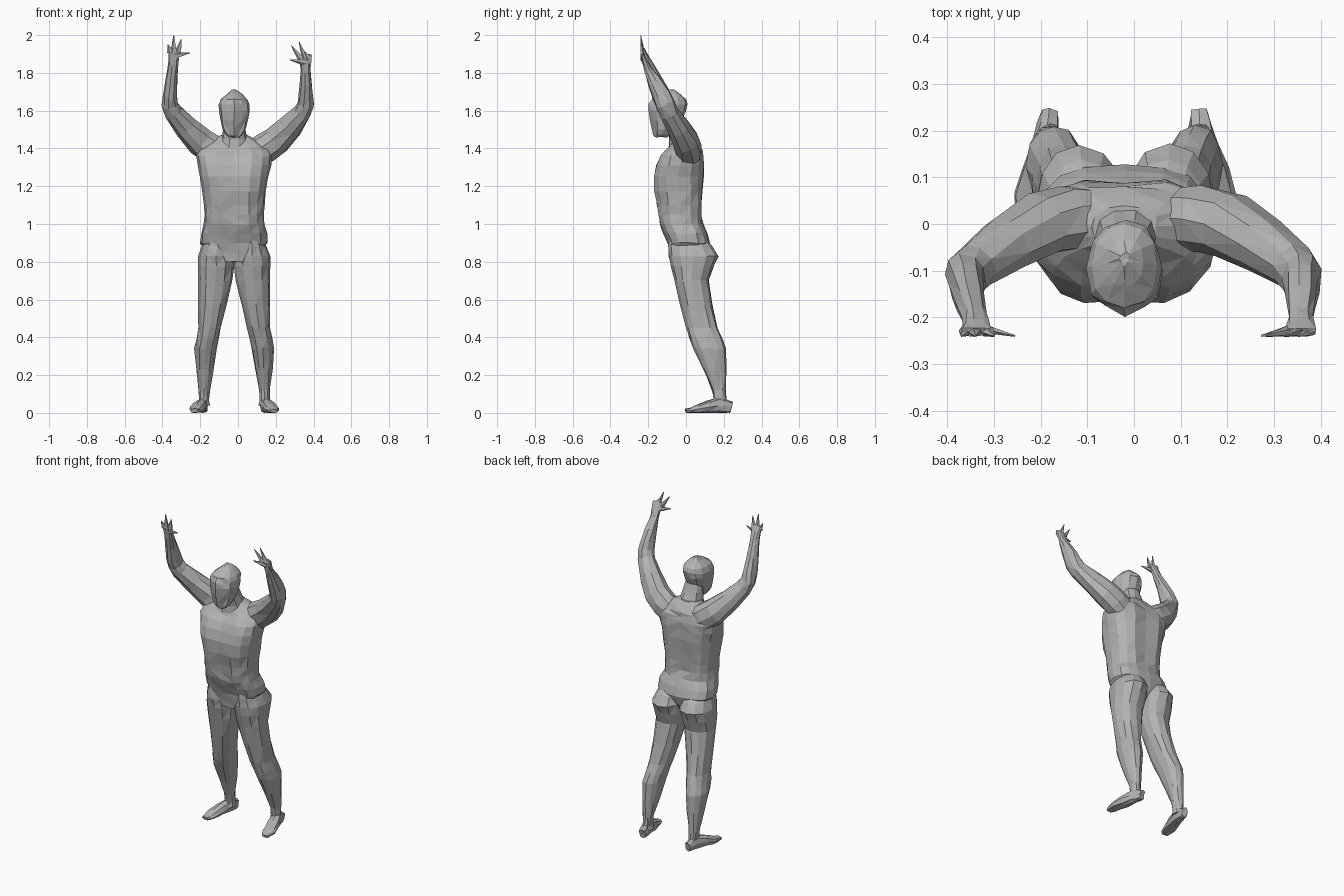
import bpy, bmesh, math, random
from mathutils import Vector

random.seed(4)
cube = bpy.data.objects.get("Cube")
if cube:
    bpy.data.objects.remove(cube)

grey = bpy.data.materials.new("clay grey")
grey.use_nodes = True
colour = (0.45, 0.45, 0.45, 1)
grey.diffuse_color = colour
grey.node_tree.nodes["Principled BSDF"].inputs["Base Color"].default_value = colour

X, Y, Z = Vector((1, 0, 0)), Vector((0, 1, 0)), Vector((0, 0, 1))
LEAN = -0.02  # the hips and trunk stand a little to the right


def refine(keys):
    """Insert a smoothly interpolated ring between each pair of key rings."""
    result = [keys[0]]
    for i in range(len(keys) - 1):
        before, after = keys[max(i - 1, 0)], keys[min(i + 2, len(keys) - 1)]
        result.append([(9 * (p + q) - (o + r)) / 16
                       for o, p, q, r in zip(before, keys[i], keys[i + 1], after)])
        result.append(keys[i + 1])
    return result


def bend(value, power):
    return math.copysign(abs(value) ** power, value)


def skin(name, rings, sides, power=0.9, jitter=0.003, shape=None):
    """Skin rings of (centre, axis u, axis v) into a faceted body part."""
    bm = bmesh.new()
    loops = []
    for centre, u, v in rings:
        loop = []
        for i in range(sides):
            angle = math.tau * i / sides
            across, depth = math.cos(angle), math.sin(angle)
            point = centre + u * bend(across, power) + v * bend(depth, power)
            if shape:
                point.y += shape(centre.z, across, depth)
            point += Vector([random.uniform(-jitter, jitter) for axis in "xyz"])
            point.z = max(point.z, 0)
            loop.append(bm.verts.new(point))
        loops.append(loop)
    for low, high in zip(loops, loops[1:]):
        for i in range(sides):
            j = (i + 1) % sides
            bm.faces.new((low[i], low[j], high[j], high[i]))
    bm.faces.new(loops[0][::-1])
    bm.faces.new(loops[-1])
    bmesh.ops.recalc_face_normals(bm, faces=bm.faces)
    bmesh.ops.triangulate(bm, faces=bm.faces, quad_method='SHORT_EDGE')
    mesh = bpy.data.meshes.new(name)
    bm.to_mesh(mesh)
    bm.free()
    mesh.materials.append(grey)
    bpy.context.collection.objects.link(bpy.data.objects.new(name, mesh))


def stack(name, keys, sides, side=1, **options):
    """Level rings from keys of (height, inner x, outer x, front y, back y)."""
    rings = []
    for z, inner, outer, front, back in refine(keys):
        centre = Vector((LEAN + side * (inner + outer) / 2, (front + back) / 2, z))
        rings.append((centre, X * (outer - inner) / 2, Y * (back - front) / 2))
    skin(name, rings, sides, **options)


def trunk(name, keys, sides, **options):
    """Symmetrical level rings from keys of (height, half width, front y, back y)."""
    stack(name, [(z, -half, half, front, back) for z, half, front, back in keys],
          sides, **options)


def tube(name, keys, sides, ref=Y, **options):
    """Rings square to a path, from keys of (x, y, z, width, depth)."""
    path = refine(keys)
    points = [Vector(p[:3]) for p in path]
    rings = []
    for i, (point, ring) in enumerate(zip(points, path)):
        along = points[min(i + 1, len(path) - 1)] - points[max(i - 1, 0)]
        u = along.cross(ref).normalized()
        v = u.cross(along).normalized()
        rings.append((point, u * ring[3], v * ring[4]))
    skin(name, rings, sides, **options)


# Torso, with a groove down the breastbone and the spine
def groove(z, across, depth):
    middle = abs(across) < 0.1 and 1 < z < 1.4
    return -math.copysign(0.014, depth) if middle else 0


trunk("torso", [(0.8, 0.08, -0.08, 0.08), (0.9, 0.18, -0.1, 0.13),
                (1, 0.16, -0.14, 0.09), (1.1, 0.16, -0.16, 0.09),
                (1.25, 0.18, -0.18, 0.1), (1.36, 0.2, -0.14, 0.1),
                (1.41, 0.17, -0.09, 0.08), (1.47, 0.07, -0.05, 0.04)],
      16, power=0.78, shape=groove)
trunk("neck", [(1.36, 0.09, -0.1, 0.09), (1.45, 0.07, -0.09, 0.04),
               (1.56, 0.05, -0.12, -0.01)], 10)


# Head, with the cheeks set back from the ridge of the nose
def cheeks(z, across, depth):
    return 0.012 if depth < -0.8 and abs(across) > 0.1 and z < 1.64 else 0


trunk("head", [(1.46, 0.03, -0.17, -0.1), (1.5, 0.06, -0.18, -0.05),
               (1.6, 0.08, -0.2, 0), (1.66, 0.07, -0.18, 0),
               (1.71, 0.01, -0.09, -0.06)], 12, shape=cheeks)

# Legs and feet, mirrored about the hips
leg = [(0.92, 0.03, 0.15, -0.09, 0.1), (0.83, 0, 0.19, -0.09, 0.17),
       (0.7, 0.01, 0.19, -0.06, 0.12), (0.45, 0.07, 0.19, 0, 0.17),
       (0.34, 0.09, 0.21, 0.04, 0.21), (0.12, 0.13, 0.19, 0.14, 0.21),
       (0.04, 0.13, 0.19, 0.14, 0.22)]
foot = [(0.16, 0.24, 0.03, 0.02, 0.03), (0.17, 0.17, 0.04, 0.03, 0.04),
        (0.2, 0.06, 0.02, 0.04, 0.02), (0.21, 0, 0.01, 0.02, 0.01)]
# Arms reach up and forward from the shoulder to past the elbow
arm = [(0.11, 0.01, 1.38, 0.08, 0.07), (0.2, 0, 1.44, 0.08, 0.07),
       (0.34, -0.09, 1.59, 0.05, 0.05), (0.36, -0.13, 1.68, 0.04, 0.05)]


def digit(name, root, tip, width):
    tube(name, [(*root, width, 0.012), (*tip, 0.002, 0.002)], 5, jitter=0)


for side, s, drop in (("left", 1, 0.035), ("right", -1, 0)):
    stack(side + "_leg", leg, 12, side=s)
    tube(side + "_foot", [(LEAN + s * x, *rest) for x, *rest in foot], 8,
         ref=Z, power=0.75)

    # The left hand is held slightly lower than the right
    wrist = Vector((s * (0.34 + drop / 2), -0.2, 1.85 - drop))
    palm = wrist + Vector((0, -0.02, 0.04))
    knuckle = wrist + Vector((0, -0.03, 0.08))
    tube(side + "_arm", [(s * x, *rest) for x, *rest in arm]
         + [(*wrist, 0.027, 0.022), (*knuckle, 0.036, 0.01)], 9)

    # Pointed wedges of fingers beside an outstretched thumb
    for finger, spread, length in (("outer", 0.03, 0.1), ("middle", 0, 0.15),
                                   ("inner", -0.04, 0.13)):
        root = knuckle + X * s * spread * 0.6 - Z * 0.02
        tip = wrist + Vector((s * (spread - drop), -0.04, length))
        digit(f"{side}_{finger}_finger", root, tip, 0.018)
    digit(side + "_thumb", palm, wrist + Vector((-s * 0.085, -0.04, 0.055)), 0.02)
